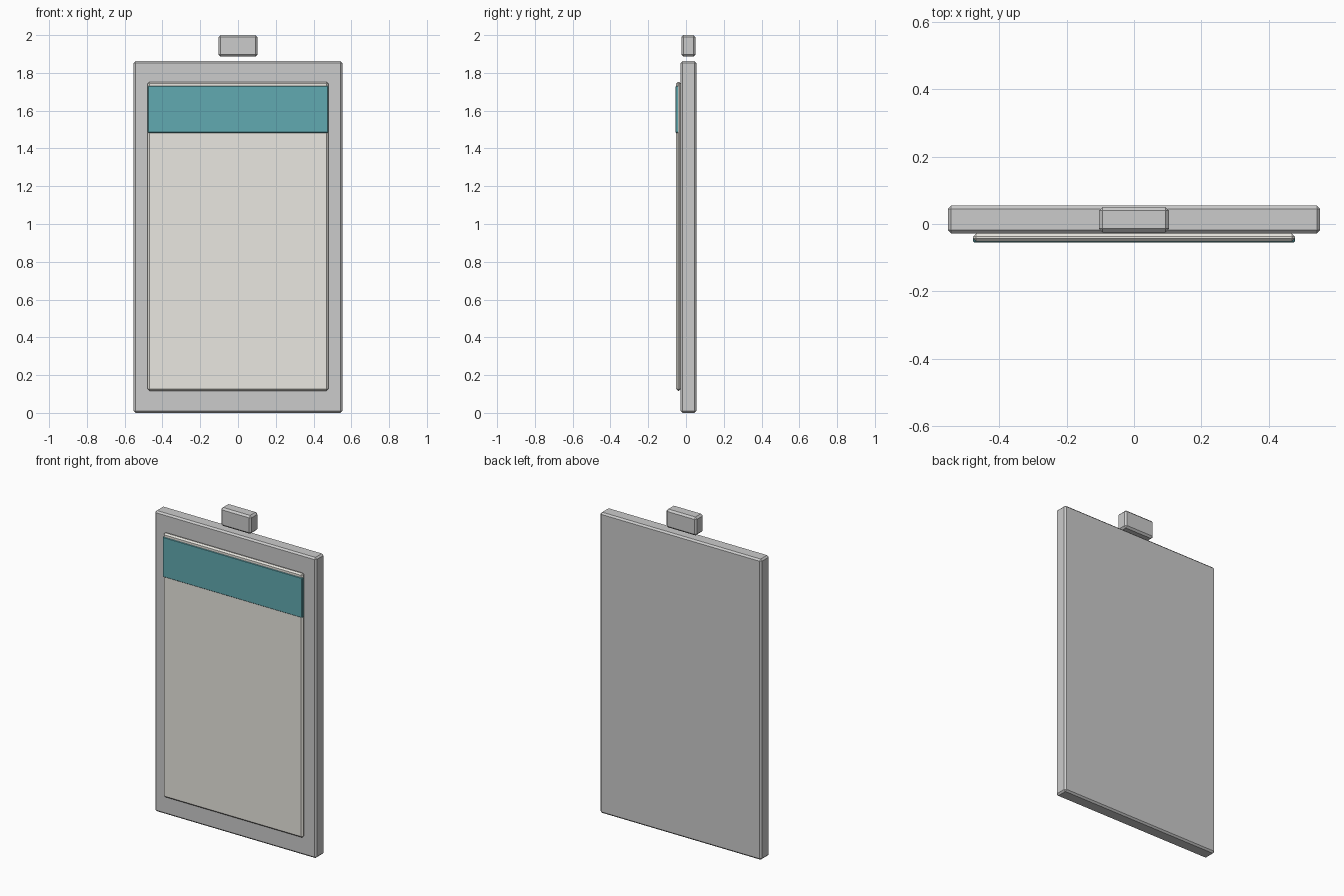
import bpy, bmesh

if "Cube" in bpy.data.objects:
    bpy.data.objects.remove(bpy.data.objects["Cube"])


def material(name, color):
    m = bpy.data.materials.new(name)
    m.diffuse_color = color
    m.use_nodes = True
    m.node_tree.nodes["Principled BSDF"].inputs["Base Color"].default_value = m.diffuse_color
    return m


def box(name, half_x, y0, y1, z0, z1, bevel, mat=None):
    """Chamfered box spanning the given extents, centred on x = 0."""
    bm = bmesh.new()
    bmesh.ops.create_cube(bm, size=1)
    for v in bm.verts:
        v.co.x *= 2 * half_x
        v.co.y = (y0 + y1) / 2 + v.co.y * (y1 - y0)
        v.co.z = (z0 + z1) / 2 + v.co.z * (z1 - z0)
    mesh = bpy.data.meshes.new(name)
    bm.to_mesh(mesh)
    bm.free()
    ob = bpy.data.objects.new(name, mesh)
    bpy.context.collection.objects.link(ob)
    mod = ob.modifiers.new("chamfer", 'BEVEL')
    mod.width = bevel
    mod.segments = 1
    if mat:
        mesh.materials.append(mat)
    return ob


cream = material("cream", (0.82, 0.80, 0.75, 1))
teal = material("teal", (0.12, 0.40, 0.44, 1))

# Backing holder
box("holder", 0.553, -0.028, 0.055, 0.0, 1.862, 0.01)
# Raised card on the front
box("card", 0.478, -0.052, -0.028, 0.117, 1.753, 0.009, cream)
# Coloured header band across the card
box("header_band", 0.478, -0.055, -0.034, 1.483, 1.73, 0.003, teal)
# Separate clip floating above the holder
box("clip", 0.104, -0.025, 0.051, 1.886, 2.0, 0.011)
